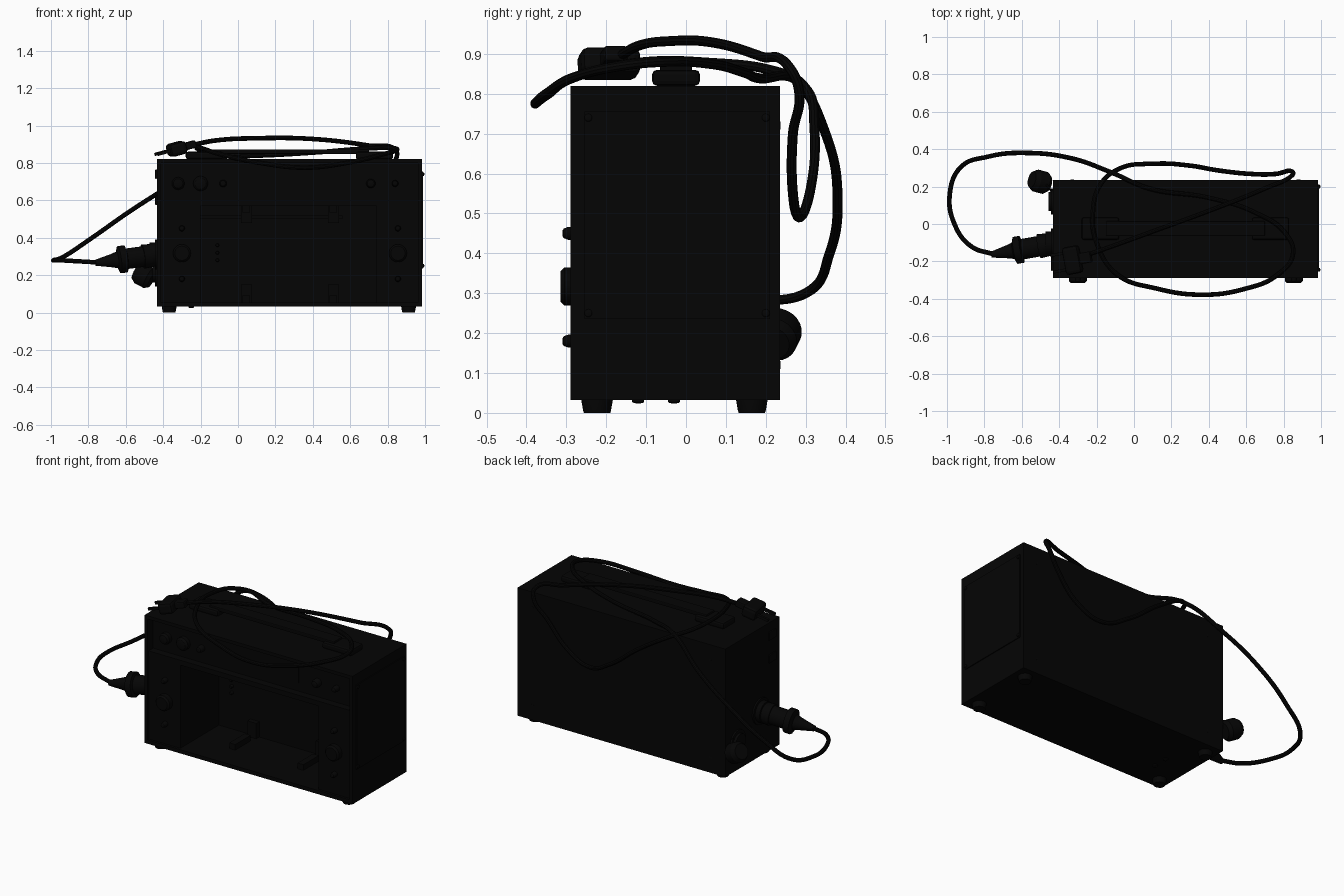
import bpy, bmesh, math
from mathutils import Vector

if "Cube" in bpy.data.objects:
    bpy.data.objects.remove(bpy.data.objects["Cube"], do_unlink=True)


def make_mat(name, v):
    m = bpy.data.materials.new(name)
    m.use_nodes = True
    m.diffuse_color = (v, v, v, 1)
    m.node_tree.nodes["Principled BSDF"].inputs["Base Color"].default_value = (v, v, v, 1)
    return m


black = make_mat("matte black", 0.0015)


def finish(name, bm, smooth=False):
    me = bpy.data.meshes.new(name)
    bm.to_mesh(me)
    bm.free()
    ob = bpy.data.objects.new(name, me)
    bpy.context.collection.objects.link(ob)
    me.materials.append(black)
    if smooth:
        bpy.ops.object.select_all(action="DESELECT")
        ob.select_set(True)
        bpy.context.view_layer.objects.active = ob
        bpy.ops.object.shade_smooth_by_angle()
    return ob


def box(name, lo, hi, bevel=0.0):
    """Box between two opposite corners."""
    bm = bmesh.new()
    bmesh.ops.create_cube(bm, size=1)
    for v in bm.verts:
        v.co = Vector([(a + b) / 2 + c * (b - a) for a, b, c in zip(lo, hi, v.co)])
    if bevel:
        bmesh.ops.bevel(bm, geom=bm.edges[:], offset=bevel, segments=2, affect="EDGES", profile=0.5)
    return finish(name, bm)


def lathe(name, base, axis, profile, sides=24):
    """Turn (distance, radius) pairs around an axis."""
    bm = bmesh.new()
    rings = []
    for h, r in profile:
        rings.append([bm.verts.new((r * math.cos(math.tau * i / sides),
                                    r * math.sin(math.tau * i / sides), h)) for i in range(sides)])
    for a, b in zip(rings, rings[1:]):
        for i in range(sides):
            j = (i + 1) % sides
            bm.faces.new((a[i], a[j], b[j], b[i]))
    bm.faces.new(rings[0][::-1])
    bm.faces.new(rings[-1])
    ob = finish(name, bm, True)
    ob.location = base
    ob.rotation_euler = Vector(axis).to_track_quat("Z", "Y").to_euler()
    return ob


def knob(name, base, axis, r, h):
    return lathe(name, base, axis, [(0, r), (h * 0.6, r), (h * 0.9, r * 0.75), (h, r * 0.4)], 20)


def tube(name, points, r):
    cu = bpy.data.curves.new(name, "CURVE")
    cu.dimensions = "3D"
    cu.bevel_depth = r
    cu.bevel_resolution = 3
    cu.resolution_u = 10
    cu.use_fill_caps = True
    sp = cu.splines.new("BEZIER")
    sp.bezier_points.add(len(points) - 1)
    for bp, p in zip(sp.bezier_points, points):
        bp.co = p
        bp.handle_left_type = bp.handle_right_type = "AUTO"
    cu.materials.append(black)
    ob = bpy.data.objects.new(name, cu)
    bpy.context.collection.objects.link(ob)
    bpy.ops.object.select_all(action="DESELECT")
    ob.select_set(True)
    bpy.context.view_layer.objects.active = ob
    bpy.ops.object.convert(target="MESH")
    bpy.ops.object.shade_smooth_by_angle()


# Case: walls, solid back and front pieces around the open bay
X0, X1, Y0, Y1, Z0, Z1 = -0.433, 0.983, -0.29, 0.236, 0.032, 0.82
box("case_back", (X0, 0.1, Z0), (X1, Y1, Z1))
box("case_top", (X0, Y0, 0.8), (X1, 0.1, Z1))
box("case_bottom", (X0, Y0, Z0), (X1, 0.1, 0.055))
box("right_wall", (X0, Y0, 0.055), (X0 + 0.02, 0.1, 0.8))
box("left_wall", (X1 - 0.02, Y0, 0.055), (X1, 0.1, 0.8))
box("upper_panel", (X0 + 0.02, -0.235, 0.57), (X1 - 0.02, 0.1, 0.8))
box("upper_ledge", (X0 + 0.02, -0.28, 0.57), (X1 - 0.02, -0.235, 0.6))
box("right_pillar", (X0 + 0.02, -0.275, 0.055), (-0.2, 0.1, 0.57))
box("left_pillar", (0.74, -0.275, 0.055), (X1 - 0.02, 0.1, 0.57))

# Front controls
front = (0, -1, 0)
for x in (-0.3, 0.855):
    lathe("pillar_knob", (x, -0.275, 0.317), front, [(0, 0.048), (0.03, 0.048), (0.04, 0.038)])
    for z in (0.18, 0.45):
        knob("pillar_screw", (x, -0.275, z), front, 0.016, 0.035)
for x, r in ((-0.32, 0.034), (-0.2, 0.04), (-0.08, 0.02), (0.71, 0.025), (0.84, 0.018)):
    knob("panel_knob", (x, -0.235, 0.69), front, r, 0.04)
box("panel_label", (0.21, -0.241, 0.65), (0.58, -0.235, 0.78))

# Latches inside the bay: a rail and an upright bracket, top and bottom
for x in (0.045, 0.51):
    box("lower_latch_rail", (x - 0.02, -0.12, 0.055), (x + 0.02, 0.03, 0.09))
    box("lower_latch_bracket", (x - 0.03, 0.07, 0.055), (x + 0.03, 0.1, 0.15))
    box("upper_latch_rail", (x - 0.02, -0.12, 0.535), (x + 0.02, 0.03, 0.57))
    box("upper_latch_bracket", (x - 0.03, 0.07, 0.48), (x + 0.03, 0.1, 0.57))
box("bay_strip", (-0.2, 0.08, 0.5), (0.56, 0.1, 0.52))
for z in (0.28, 0.32, 0.36):
    knob("bay_pin", (-0.11, 0.1, z), front, 0.01, 0.02)

# Feet and underside screws
for x in (-0.368, 0.912):
    for y in (-0.223, 0.165):
        lathe("foot", (x, y, 0), (0, 0, 1), [(0, 0.033), (0.006, 0.035), (0.035, 0.04)])
for y in (-0.12, -0.03):
    knob("underside_screw", (-0.25, y, Z0), (0, 0, -1), 0.015, 0.008)
for x in (-0.33, 0.88):
    for z in (0.12, 0.72):
        knob("back_screw", (x, Y1, z), (0, 1, 0), 0.01, 0.001)

# Side plates
box("left_side_plate", (X1, -0.255, 0.235), (X1 + 0.006, 0.21, 0.755))
for y in (-0.245, 0.2):
    for z in (0.25, 0.74):
        knob("side_plate_screw", (X1 + 0.005, y, z), (1, 0, 0), 0.01, 0.008)
for z in (0.6, 0.74):
    box("side_hinge", (X0 - 0.01, -0.25, z - 0.025), (X0, -0.18, z + 0.025), 0.003)

# Carry handle
for x in (-0.18, 0.73):
    box("handle_mount", (x - 0.1, -0.085, Z1), (x + 0.1, 0.035, 0.86), 0.012)
box("handle_strap", (-0.15, -0.065, 0.848), (0.7, 0.015, 0.872), 0.005)

# Side sockets and hanging cap
lathe("main_socket", (X0, -0.105, 0.31), (-1, 0, 0), [(0, 0.08), (0.01, 0.08), (0.01, 0.065), (0.04, 0.065)])
lathe("spare_socket", (X0, 0.12, 0.21), (-1, 0, 0), [(0, 0.07), (0.01, 0.07), (0.01, 0.05), (0.025, 0.05)])
lathe("socket_cap", (-0.46, 0.215, 0.175), (-0.75, 0.2, 0.4),
      [(0, 0.045), (0.02, 0.06), (0.075, 0.06), (0.1, 0.045)])
tube("cap_strap", [(-0.43, 0.16, 0.24), (-0.46, 0.2, 0.25), (-0.48, 0.22, 0.2)], 0.006)

# Cable connector
lathe("cable_connector", (-0.44, -0.107, 0.308), (-0.33, -0.058, -0.043),
      [(0, 0.06), (0.07, 0.065), (0.07, 0.055), (0.16, 0.055), (0.165, 0.073), (0.2, 0.073),
       (0.21, 0.045), (0.24, 0.036), (0.33, 0.016)])

# Long cable: out of the connector, round the top, down the back and up to the plug
tube("cable", [
    (-0.75, -0.162, 0.268), (-0.87, -0.12, 0.275), (-0.96, 0, 0.28), (-0.985, 0.16, 0.28),
    (-0.93, 0.3, 0.3), (-0.78, 0.36, 0.4), (-0.58, 0.38, 0.54), (-0.33, 0.35, 0.7),
    (-0.12, 0.275, 0.835), (0.08, 0.19, 0.838), (0.4, 0.14, 0.855), (0.65, 0.06, 0.875),
    (0.81, -0.05, 0.88), (0.85, -0.16, 0.87), (0.77, -0.27, 0.845), (0.58, -0.35, 0.8),
    (0.36, -0.378, 0.775), (0.12, -0.345, 0.8), (-0.09, -0.27, 0.845), (-0.2, -0.1, 0.88),
    (-0.22, 0.06, 0.878), (-0.18, 0.21, 0.86), (-0.08, 0.295, 0.82), (0.1, 0.322, 0.71),
    (0.3, 0.312, 0.56), (0.46, 0.285, 0.49), (0.62, 0.268, 0.55), (0.76, 0.268, 0.7),
    (0.84, 0.283, 0.81), (0.845, 0.26, 0.865), (0.7, 0.19, 0.893), (0.4, 0.07, 0.928),
    (0.1, -0.04, 0.932), (-0.12, -0.12, 0.92), (-0.25, -0.165, 0.895)], 0.0125)

# Mains plug lying on the lid
plug_axis = Vector((-0.22, -0.04, -0.06))
plug = box("plug_body", (-0.035, -0.075, 0), (0.035, 0.075, 0.09), 0.018)
grip = box("plug_grip", (-0.02, -0.03, -0.06), (0.02, 0.03, 0.01), 0.008)
parts = [plug, grip]
for y in (-0.045, 0.045):
    parts.append(box("plug_prong", (-0.008, y - 0.008, 0.08), (0.008, y + 0.008, 0.16)))
for ob in parts:
    ob.location = (-0.285, -0.185, 0.887)
    ob.rotation_euler = plug_axis.to_track_quat("Z", "Y").to_euler()
    ob.rotation_euler.rotate_axis("Z", math.pi / 2)
